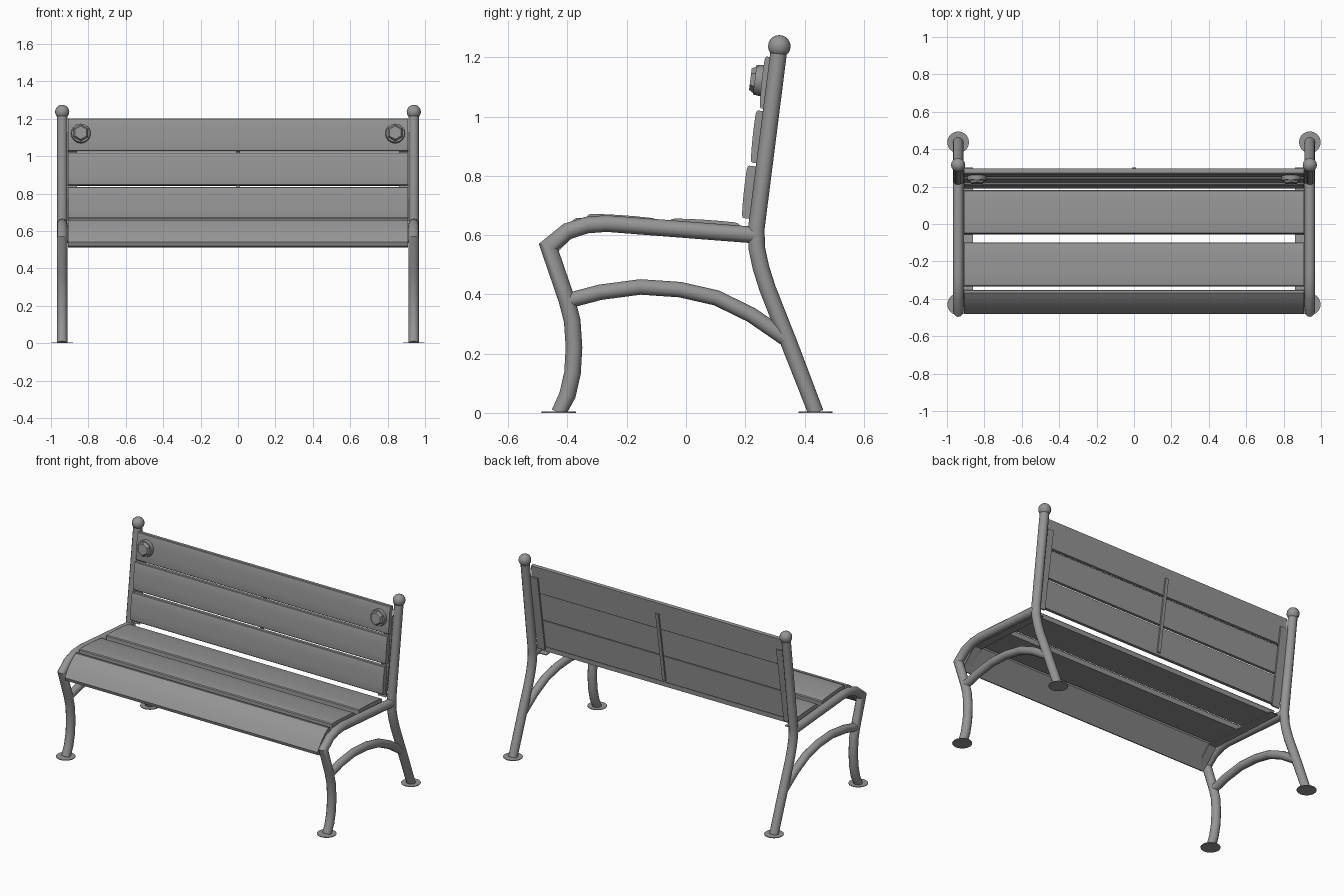
import bpy, bmesh, math
from mathutils import Vector

if "Cube" in bpy.data.objects:
    bpy.data.objects.remove(bpy.data.objects["Cube"])

FRAME_X = 0.94
SLAT_X = 0.91

steel = bpy.data.materials.new("dark_grey")
steel.diffuse_color = (0.3, 0.3, 0.3, 1)
steel.use_nodes = True
steel.node_tree.nodes["Principled BSDF"].inputs["Base Color"].default_value = steel.diffuse_color


def finish(name, bm, angle=35):
    bmesh.ops.recalc_face_normals(bm, faces=bm.faces)
    me = bpy.data.meshes.new(name)
    bm.to_mesh(me)
    bm.free()
    me.materials.append(steel)
    ob = bpy.data.objects.new(name, me)
    bpy.context.collection.objects.link(ob)
    bpy.ops.object.select_all(action='DESELECT')
    ob.select_set(True)
    bpy.context.view_layer.objects.active = ob
    bpy.ops.object.shade_smooth_by_angle(angle=math.radians(angle))
    return ob


def tube(name, x, path, r=0.028, sides=12):
    """Round tube swept along a (y, z) path with mitred corners."""
    bm = bmesh.new()
    pts = [Vector(p) for p in path]
    rings = []
    for i, p in enumerate(pts):
        a = (p - pts[i - 1]).normalized() if i else (pts[1] - p).normalized()
        b = (pts[i + 1] - p).normalized() if i < len(pts) - 1 else a
        na, nb = Vector((-a.y, a.x)), Vector((-b.y, b.x))
        m = (na + nb).normalized()
        m /= m.dot(na)
        ring = []
        for k in range(sides):
            t = 2 * math.pi * k / sides
            q = p + m * (r * math.sin(t))
            ring.append(bm.verts.new((x + r * math.cos(t), q.x, max(q.y, 0))))
        rings.append(ring)
    for ra, rb in zip(rings, rings[1:]):
        for k in range(sides):
            j = (k + 1) % sides
            bm.faces.new((ra[k], ra[j], rb[j], rb[k]))
    bm.faces.new(rings[0])
    bm.faces.new(rings[-1])
    return finish(name, bm)


def prism(name, profile, x0, x1):
    """Extrude a (y, z) profile along x."""
    bm = bmesh.new()
    f = bm.faces.new([bm.verts.new((x0, y, z)) for y, z in profile])
    ext = bmesh.ops.extrude_face_region(bm, geom=[f])['geom']
    bmesh.ops.translate(bm, verts=[v for v in ext if isinstance(v, bmesh.types.BMVert)],
                        vec=(x1 - x0, 0, 0))
    return finish(name, bm)


def slat(name, start, direction, width, t):
    """Slightly crowned plank: flat underside, rounded long edges."""
    u = Vector(direction).normalized()
    n = Vector((-u.y, u.x))
    shape = [(0, 0), (0, 0.74), (0.02, 0.88), (0.07, 0.95), (0.3, 1), (0.5, 1.01),
             (0.7, 1), (0.93, 0.95), (0.98, 0.88), (1, 0.74), (1, 0)]
    prism(name, [Vector(start) + u * (a * width) + n * (b * t) for a, b in shape],
          -SLAT_X, SLAT_X)


def cone(name, base, axis, r1, r2, depth, sides):
    bm = bmesh.new()
    bmesh.ops.create_cone(bm, cap_ends=True, segments=sides, radius1=r1, radius2=r2, depth=depth)
    ob = finish(name, bm)
    axis = Vector(axis).normalized()
    ob.rotation_euler = axis.to_track_quat('Z', 'Y').to_euler()
    ob.location = Vector(base) + axis * (depth / 2)
    return ob


rear_path = [(0.437, 0), (0.348, 0.235), (0.275, 0.42), (0.253, 0.49), (0.239, 0.555),
             (0.237, 0.62), (0.315, 1.235)]
front_path = [(-0.427, 0), (-0.400, 0.06), (-0.383, 0.135), (-0.378, 0.22), (-0.384, 0.31),
              (-0.402, 0.38), (-0.464, 0.561), (-0.40, 0.613), (-0.335, 0.634),
              (-0.268, 0.639), (0.235, 0.60)]
arch_path = [(-0.40, 0.378), (-0.29, 0.407), (-0.154, 0.425), (-0.02, 0.416), (0.103, 0.388),
             (0.22, 0.331), (0.345, 0.245)]
seat_strip = [(-0.445, 0.540), (-0.352, 0.632), (0.21, 0.600), (0.21, 0.595), (-0.348, 0.626),
              (-0.441, 0.536)]


def back_strip(z0, z1):
    y = lambda z: 0.213 + 0.158 * (z - 0.635)
    return [(y(z0), z0), (y(z1), z1), (y(z1) + 0.01, z1), (y(z0) + 0.01, z0)]


for s, side in ((-1, "left"), (1, "right")):
    x = s * FRAME_X
    # Tubular end frame
    tube(side + "_rear_leg_and_post", x, rear_path)
    tube(side + "_front_leg_and_seat_rail", x, front_path)
    tube(side + "_arched_brace", x, arch_path, 0.026)
    # Ball finial
    bm = bmesh.new()
    bmesh.ops.create_uvsphere(bm, u_segments=16, v_segments=10, radius=0.038)
    finish(side + "_ball_finial", bm).location = (x, 0.315, 1.237)
    # Foot plates
    for part, y in (("front", -0.43), ("rear", 0.437)):
        cone(f"{side}_{part}_foot_plate", (x, y, 0), (0, 0, 1), 0.058, 0.058, 0.004, 20)
    # Mounting strips under the seat and behind the back
    x0, x1 = sorted((s * 0.86, s * 0.915))
    prism(side + "_seat_strip", seat_strip, x0, x1)
    prism(side + "_back_strip", back_strip(0.635, 1.13), x0, x1)
    # Round washer with low hexagonal head on the top slat
    n = Vector((0, -0.992, 0.125))
    p = Vector((s * 0.84, 0.258, 1.121))
    cone(side + "_bolt_washer", p, n, 0.053, 0.050, 0.026, 16)
    cone(side + "_bolt_head", p + n * 0.026, n, 0.045, 0.036, 0.015, 6)

# Centre strip behind the back
prism("centre_back_strip", back_strip(0.67, 1.13), -0.011, 0.011)

# Seat slats
slat("rear_seat_slat", (-0.055, 0.620), (1, -0.065), 0.235, 0.039)
slat("middle_seat_slat", (-0.335, 0.634), (1, -0.07), 0.235, 0.041)
prism("front_seat_slat", [(-0.46, 0.513), (-0.476, 0.521), (-0.482, 0.541), (-0.447, 0.592),
                          (-0.405, 0.634), (-0.370, 0.658), (-0.355, 0.657), (-0.352, 0.635)],
      -SLAT_X, SLAT_X)

# Back slats, each stepping back to follow the leaning posts
for name, start, w in (("lower", (0.217, 0.655), 0.178), ("middle", (0.247, 0.842), 0.177),
                       ("upper", (0.277, 1.025), 0.176)):
    slat(name + "_back_slat", start, (0.105, 0.994), w, 0.031)
